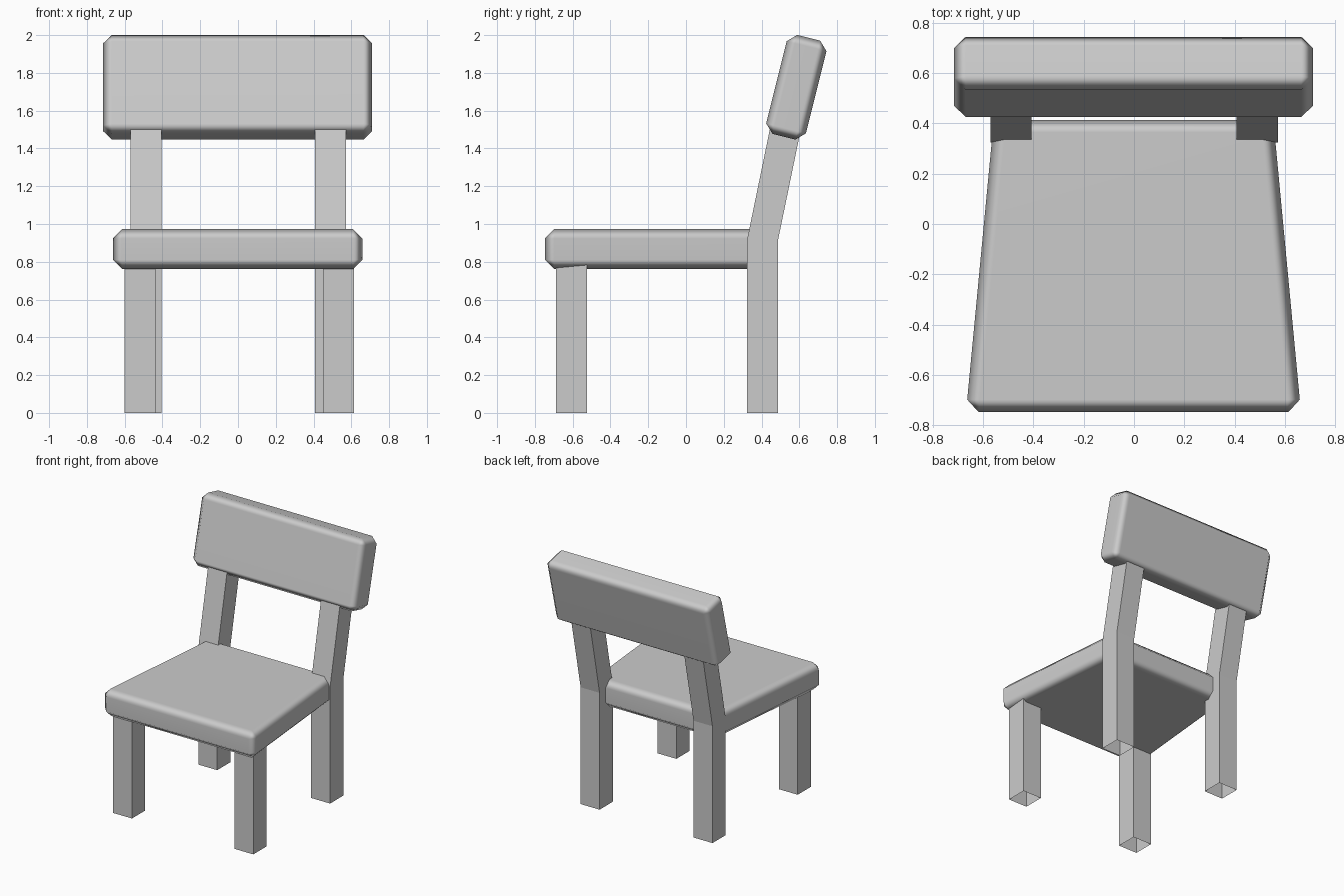
import bpy, bmesh
from math import radians
from mathutils import Matrix

if "Cube" in bpy.data.objects:
    bpy.data.objects.remove(bpy.data.objects["Cube"])


def finish(name, bm):
    bmesh.ops.recalc_face_normals(bm, faces=bm.faces[:])
    mesh = bpy.data.meshes.new(name)
    bm.to_mesh(mesh)
    bm.free()
    obj = bpy.data.objects.new(name, mesh)
    bpy.context.collection.objects.link(obj)
    return obj


def box(size, centre):
    bm = bmesh.new()
    bmesh.ops.create_cube(bm, size=1, matrix=Matrix.Translation(centre) @ Matrix.Diagonal((*size, 1)))
    return bm


def soften(obj, width):
    # chamfered edges with smooth shading and flat main faces
    for poly in obj.data.polygons:
        poly.use_smooth = True
    bevel = obj.modifiers.new("bevel", 'BEVEL')
    bevel.width = width
    bevel.segments = 1
    bevel.limit_method = 'NONE'
    normals = obj.modifiers.new("normals", 'WEIGHTED_NORMAL')
    normals.weight = 80


def leg(name, x, stations):
    # square tube through (front y, z) stations, open at the floor, capped inside the part above
    w = 0.164
    bm = bmesh.new()
    rings = [[bm.verts.new(p) for p in ((x - w / 2, y, z), (x + w / 2, y, z),
                                        (x + w / 2, y + w, z), (x - w / 2, y + w, z))]
             for y, z in stations]
    for a, b in zip(rings, rings[1:]):
        for i in range(4):
            j = (i + 1) % 4
            bm.faces.new((a[i], a[j], b[j], b[i]))
    bm.faces.new(rings[-1])
    return finish(name, bm)


# seat: slab tapering toward the back
bm = box((1.33, 1.16, 0.213), (-0.002, -0.167, 0.867))
for v in bm.verts:
    if v.co.y > 0:
        v.co.x *= 0.555 / 0.665
soften(finish("seat", bm), 0.05)

# backrest: tilted slab
back = finish("backrest", box((1.424, 0.217, 0.54), (0, 0, 0)))
back.location = (-0.002, 0.584, 1.724)
back.rotation_euler.x = radians(-14)
soften(back, 0.046)

# front legs
leg("front_leg_left", -0.518, [(-0.688, 0), (-0.688, 0.84)])
leg("front_leg_right", 0.532, [(-0.688, 0), (-0.688, 0.84)])

# rear legs, bent back above the seat to carry the backrest
for side, x in (("left", -0.488), ("right", 0.489)):
    leg("rear_leg_" + side, x, [(0.323, 0), (0.323, 0.914), (0.456, 1.56)])
